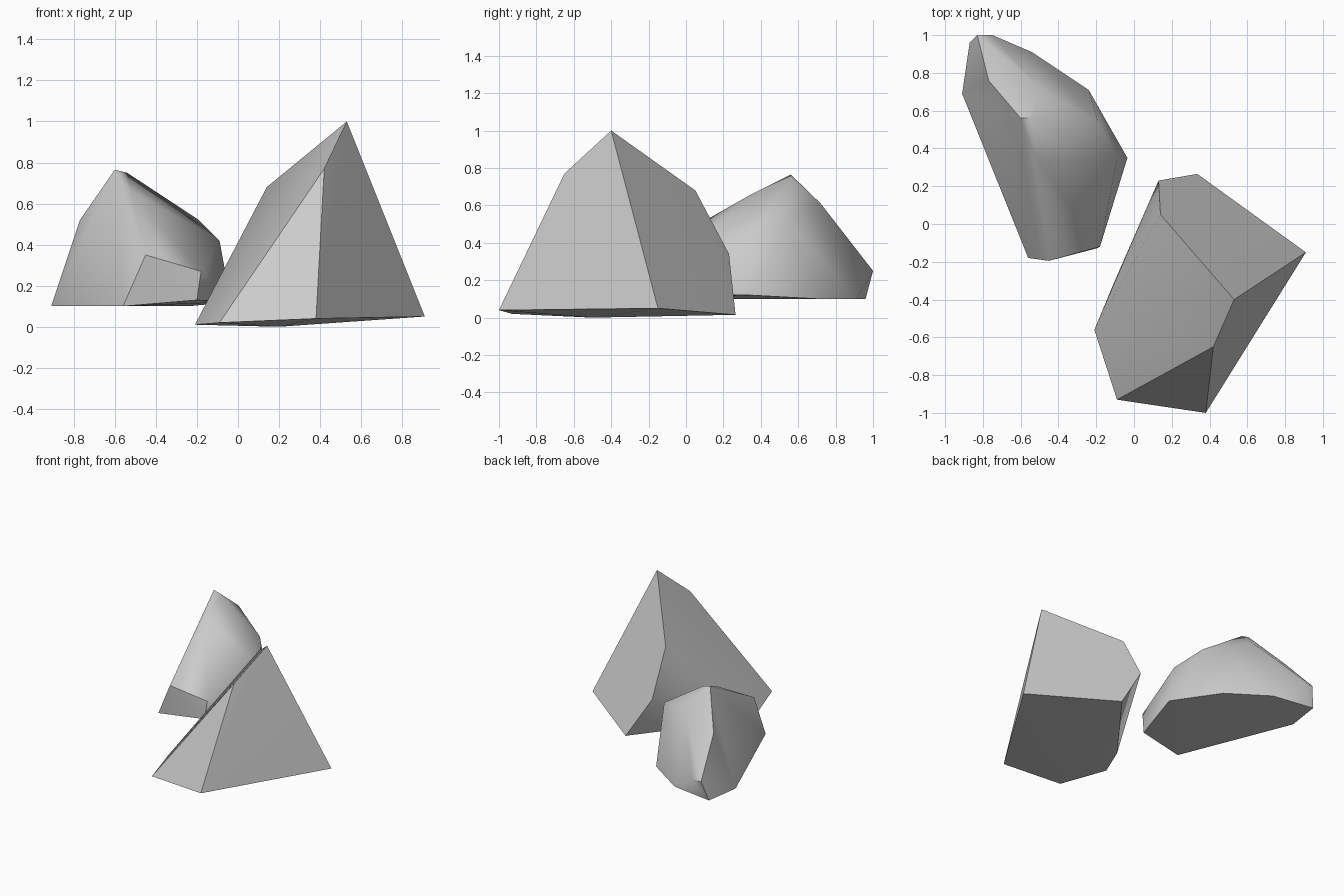
import bpy, bmesh, math

if "Cube" in bpy.data.objects:
    bpy.data.objects.remove(bpy.data.objects["Cube"])


def rock(name, corners):
    """Chiselled boulder: convex skin stretched over a few corner points."""
    bm = bmesh.new()
    for co in corners:
        bm.verts.new(co)
    res = bmesh.ops.convex_hull(bm, input=bm.verts[:])
    loose = [v for v in bm.verts if not v.link_faces]
    bmesh.ops.delete(bm, geom=loose, context='VERTS')
    # merge nearly flat neighbours into clean facets
    bmesh.ops.dissolve_limit(bm, angle_limit=math.radians(2),
                             verts=bm.verts[:], edges=bm.edges[:])
    bmesh.ops.recalc_face_normals(bm, faces=bm.faces[:])
    mesh = bpy.data.meshes.new(name)
    bm.to_mesh(mesh)
    bm.free()
    obj = bpy.data.objects.new(name, mesh)
    bpy.context.collection.objects.link(obj)
    bpy.ops.object.select_all(action='DESELECT')
    obj.select_set(True)
    bpy.context.view_layer.objects.active = obj
    bpy.ops.object.shade_smooth_by_angle(angle=math.radians(50))
    return obj


# Tall front rock: base ring, then shoulders and peak
rock("large_rock", [
    (-0.21, -0.56, 0.01), (-0.09, -0.93, 0.02), (0.38, -1.0, 0.04),
    (0.91, -0.15, 0.05), (0.335, 0.265, 0.015), (-0.11, -0.32, 0.01),
    (0.2, -0.5, 0.0),
    (0.13, 0.23, 0.34), (0.14, 0.05, 0.68), (0.42, -0.65, 0.77),
    (0.53, -0.4, 1.0),
])

# Low rear rock: base ring, then flanks and crest
rock("small_rock", [
    (-0.56, -0.18, 0.10), (-0.91, 0.69, 0.10), (-0.87, 0.96, 0.10),
    (-0.54, 0.91, 0.10), (-0.24, 0.71, 0.10), (-0.035, 0.35, 0.12),
    (-0.20, -0.13, 0.13),
    (-0.18, -0.12, 0.27), (-0.45, -0.195, 0.35),
    (-0.83, 1.0, 0.25), (-0.75, 1.0, 0.25),
    (-0.09, 0.34, 0.42), (-0.19, 0.54, 0.52), (-0.77, 0.76, 0.52),
    (-0.50, 0.72, 0.61), (-0.52, 0.35, 0.66),
    (-0.60, 0.56, 0.765), (-0.54, 0.56, 0.75),
])
